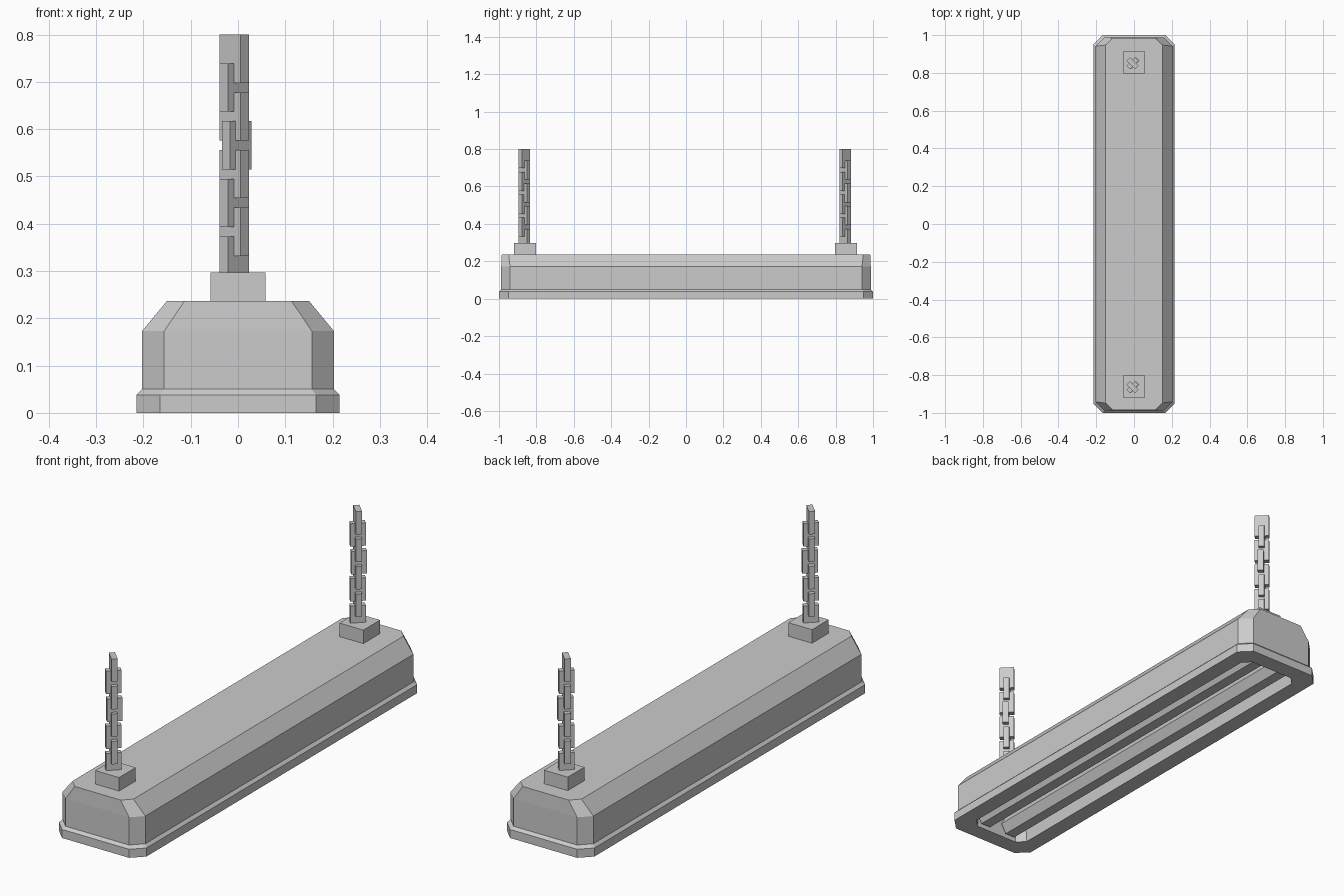
import bpy, bmesh
from math import radians
from mathutils import Matrix

cube = bpy.data.objects.get("Cube")
if cube:
    bpy.data.objects.remove(cube, do_unlink=True)

metal = bpy.data.materials.new("grey_metal")
metal.use_nodes = True
GREY = (0.6, 0.6, 0.6, 1)
metal.diffuse_color = GREY
metal.node_tree.nodes["Principled BSDF"].inputs["Base Color"].default_value = GREY


def finish(name, bm):
    bmesh.ops.recalc_face_normals(bm, faces=bm.faces)
    mesh = bpy.data.meshes.new(name)
    bm.to_mesh(mesh)
    bm.free()
    mesh.materials.append(metal)
    obj = bpy.data.objects.new(name, mesh)
    bpy.context.collection.objects.link(obj)
    return obj


def add_box(bm, centre, size, turn=0):
    matrix = (Matrix.Translation(centre) @ Matrix.Rotation(radians(turn), 4, 'Z')
              @ Matrix.Diagonal((*size, 1)))
    bmesh.ops.create_cube(bm, size=1, matrix=matrix)


def octagon(bm, hx, hy, cut, z):
    """Rectangle with clipped corners."""
    quarter = [(hx, hy - cut), (hx - cut, hy)]
    points = quarter + [(-x, y) for x, y in reversed(quarter)]
    points += [(-x, -y) for x, y in points]
    return [bm.verts.new((x, y, z)) for x, y in points]


# Housing: one skin from the recess ceiling, around the rim, up to the lid
bm = bmesh.new()
sections = [
    (0.13, 0.915, 0.03, 0.12),
    (0.142, 0.925, 0.035, 0.0),
    (0.215, 1.0, 0.05, 0.0),
    (0.215, 1.0, 0.05, 0.038),
    (0.203, 0.988, 0.047, 0.05),
    (0.203, 0.988, 0.047, 0.173),
    (0.15, 0.985, 0.037, 0.237),
]
rings = [octagon(bm, *s) for s in sections]
for a, b in zip(rings, rings[1:]):
    for i in range(8):
        j = (i + 1) % 8
        bm.faces.new((a[i], a[j], b[j], b[i]))
bm.faces.new(rings[0])
bm.faces.new(rings[-1])
finish("housing", bm)

# Six-sided lamp tubes in the recess
for side, x in (("left", 0.068), ("right", -0.068)):
    bm = bmesh.new()
    matrix = (Matrix.Translation((x, 0, 0.055)) @ Matrix.Rotation(radians(90), 4, 'X')
              @ Matrix.Rotation(radians(30), 4, 'Z'))
    bmesh.ops.create_cone(bm, cap_ends=True, segments=6, radius1=0.048,
                          radius2=0.048, depth=1.83, matrix=matrix)
    finish(side + "_lamp_tube", bm)

# Hanging mounts and chains of crossed flat links
for end, y in (("front", -0.86), ("back", 0.855)):
    bm = bmesh.new()
    add_box(bm, (0, y, 0.266), (0.117, 0.117, 0.062))
    finish(end + "_mount", bm)

    bm = bmesh.new()
    for i in range(8):
        shift = 0.005 if i == 4 else 0
        turn = 45 if i % 2 == 0 else -45
        add_box(bm, (shift - 0.008, y - 0.004, 0.322 + i * 0.061),
                (0.063, 0.025, 0.102), turn)
    finish(end + "_chain", bm)
